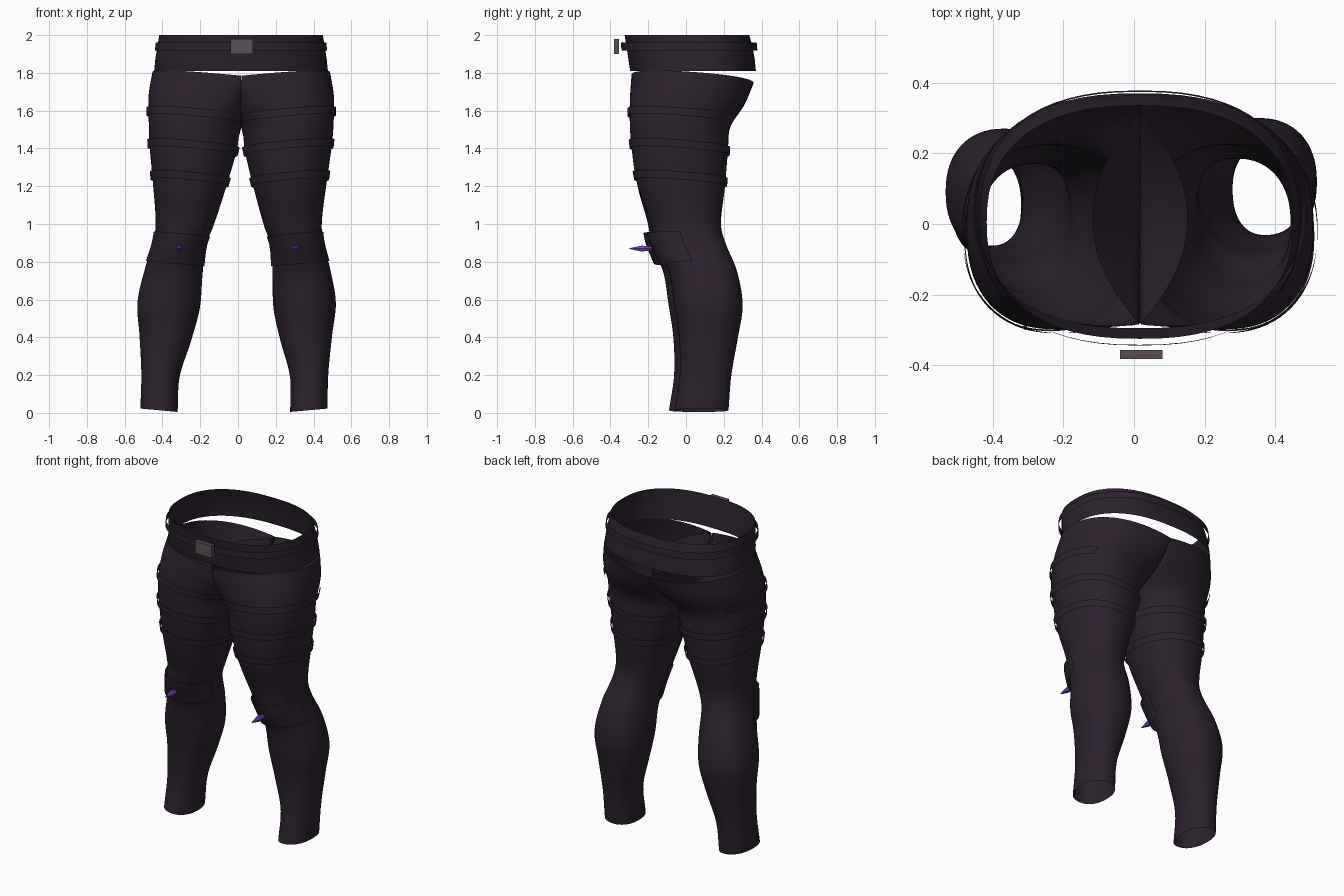
import bpy, bmesh, math

if "Cube" in bpy.data.objects:
    bpy.data.objects.remove(bpy.data.objects["Cube"])


def material(name, rgb):
    m = bpy.data.materials.new(name)
    m.diffuse_color = (*rgb, 1)
    m.use_nodes = True
    m.node_tree.nodes["Principled BSDF"].inputs["Base Color"].default_value = m.diffuse_color
    return m


CLOTH = material("dark plum cloth", (0.025, 0.0155, 0.027))
METAL = material("grey metal", (0.10, 0.08, 0.085))
PURPLE = material("violet spike", (0.17, 0.055, 0.50))

# leg profile: height, outer x, inner x, front y, back y (inner x < 0 merges at the centre)
LEG = [
    (0.014, .495, .298, -.060, .225), (0.20, .495, .292, -.033, .240),
    (0.40, .510, .235, -.037, .275), (0.57, .525, .195, -.062, .300),
    (0.75, .490, .185, -.092, .270), (0.90, .448, .172, -.160, .210),
    (1.00, .440, .135, -.188, .185), (1.20, .460, .075, -.260, .205),
    (1.40, .483, .022, -.290, .222), (1.53, .490, -.006, -.298, .235),
    (1.66, .490, -.140, -.296, .310), (1.785, .470, -.330, -.288, .358),
]


def profile(z):
    """Smooth interpolation of the leg table."""
    n = len(LEG)
    i = max(0, min(n - 2, sum(1 for r in LEG if r[0] <= z) - 1))
    a, b = LEG[i], LEG[i + 1]
    p, q = LEG[max(i - 1, 0)], LEG[min(i + 2, n - 1)]
    h = b[0] - a[0]
    t = (z - a[0]) / h
    out = []
    for k in range(1, 5):
        ma = (b[k] - p[k]) / (b[0] - p[0]) * h
        mb = (q[k] - a[k]) / (q[0] - a[0]) * h
        out.append((2*t**3 - 3*t*t + 1) * a[k] + (t**3 - 2*t*t + t) * ma
                   + (3*t*t - 2*t**3) * b[k] + (t**3 - t*t) * mb)
    return out


def spow(v, e):
    return math.copysign(abs(v) ** e, v)


def oval(cx, cy, rx, ry, a, n):
    return cx + rx * spow(math.cos(a), 2 / n), cy + ry * spow(math.sin(a), 2 / n)


def leg_point(side, z, a, off=0.0):
    """Point on the leg surface; angle 0 is outward, -90 degrees is the front.
    The last value is 0 where the point lies on the inner wall between the legs."""
    xo, xi, yf, yb = profile(z)
    d, y = oval((xo + xi) / 2, (yf + yb) / 2, (xo - xi) / 2 + off, (yb - yf) / 2 + off, a, 2.25)
    # inner walls open into a lens-shaped V above a curved keel
    u = min(1.0, abs(y - 0.015) / 0.30)
    keel = 1.57 + 0.20 * u * u
    lens = 0.135 * (1 - u * u) * max(0.0, (z - keel) / (1.785 - keel))
    free = d - lens
    d = max(d, lens)
    up = max(0.0, min(1.0, (z - 0.8) / 0.4))
    mid = min(-0.022 + 0.026 * z, 0.017)
    zz = z + 0.09 * (d - (xo + max(xi, 0)) / 2) - 0.07 * up * (y - 0.02)
    if side < 0:
        y -= 0.03 * (1 - up)
    return mid + side * d, y, max(zz, 0.0), max(free, 0.0)


def finish(name, bm, mat, smooth=True):
    me = bpy.data.meshes.new(name)
    bm.to_mesh(me)
    bm.free()
    ob = bpy.data.objects.new(name, me)
    bpy.context.collection.objects.link(ob)
    me.materials.append(mat)
    if smooth:
        bpy.ops.object.select_all(action='DESELECT')
        ob.select_set(True)
        bpy.context.view_layer.objects.active = ob
        bpy.ops.object.shade_smooth_by_angle(angle=math.radians(40))
    return ob


def sheet(name, rows, mat, closed=True, flip=False, caps=False, smooth=True, skip=False):
    """Loft rows of points; with skip, faces on the inner wall are left out."""
    bm = bmesh.new()
    vs = [[bm.verts.new(p[:3]) for p in r] for r in rows]
    n = len(rows[0])
    for i in range(len(rows) - 1):
        for j in range(n if closed else n - 1):
            k = (j + 1) % n
            quad = [(i, j), (i, k), (i + 1, k), (i + 1, j)]
            if skip and all(rows[r][c][3] < 1e-5 for r, c in quad):
                continue
            f = [vs[r][c] for r, c in quad]
            bm.faces.new(f[::-1] if flip else f)
    if caps:
        bm.faces.new(vs[0][::-1])
        bm.faces.new(vs[-1])
    bmesh.ops.delete(bm, geom=[v for v in bm.verts if not v.link_faces], context='VERTS')
    return finish(name, bm, mat, smooth)


SEG = 64
RING = [2 * math.pi * j / SEG for j in range(SEG)]
FRONT = [math.radians(-180 + 5 * j) for j in range(46)]
z0, z1 = LEG[0][0], LEG[-1][0]

for side, word in ((1, "right"), (-1, "left")):
    flip = side < 0
    # trouser leg
    zs = [z0 + (z1 - z0) * i / 70 for i in range(71)]
    sheet(word + "_leg", [[leg_point(side, z, a) for a in RING] for z in zs], CLOTH, flip=flip)

    # three thigh straps; the top one only runs round the front and side
    for i, z in enumerate((1.57, 1.40, 1.235)):
        angles = FRONT if i == 0 else RING
        rows = [[leg_point(side, z + dz, a, 0.011) for a in angles] for dz in (-.021, .021)]
        sheet(f"{word}_thigh_strap_{i + 1}", rows, CLOTH, closed=i > 0, flip=flip, skip=True)

    # curved knee pad, standing off at the front and close at the sides
    arc = [math.radians(-90 + 10 * j) for j in range(-8, 9)]
    rows = [[leg_point(side, 0.79 + 0.155 * i / 4, a, 0.009 + 0.024 * math.sin(a) ** 4)
             for a in arc] for i in range(5)]
    sheet(word + "_knee_pad", rows, CLOTH, closed=False, flip=flip)

    # knee spike
    rows = [[(side * 0.308 + r * math.cos(math.pi * j / 3), y, 0.87 + r * math.sin(math.pi * j / 3))
             for j in range(6)] for y, r in ((-.30, .002), (-.235, .018), (-.18, .012))]
    sheet(word + "_knee_spike", rows, PURPLE, flip=True, caps=True, smooth=False)


def hip_ring(z, rx, yf, yb):
    pts = []
    for a in RING:
        x, y = oval(0.016, (yf + yb) / 2, rx, (yb - yf) / 2, a, 2.4)
        pts.append((x, y, z))
    return pts


# waistband and belt
sheet("waistband", [hip_ring(1.81, .460, -.295, .370), hip_ring(1.87, .454, -.305, .364),
                    hip_ring(1.94, .443, -.315, .352), hip_ring(2.0, .433, -.325, .335)], CLOTH)
sheet("belt", [hip_ring(1.918, .456, -.342, .378), hip_ring(1.962, .451, -.344, .374)], CLOTH)

# buckle
bm = bmesh.new()
bmesh.ops.create_cube(bm, size=1)
for v in bm.verts:
    v.co = (0.02 + v.co.x * 0.12, -0.369 + v.co.y * 0.026, 1.94 + v.co.z * 0.08)
finish("belt_buckle", bm, METAL, smooth=False)
